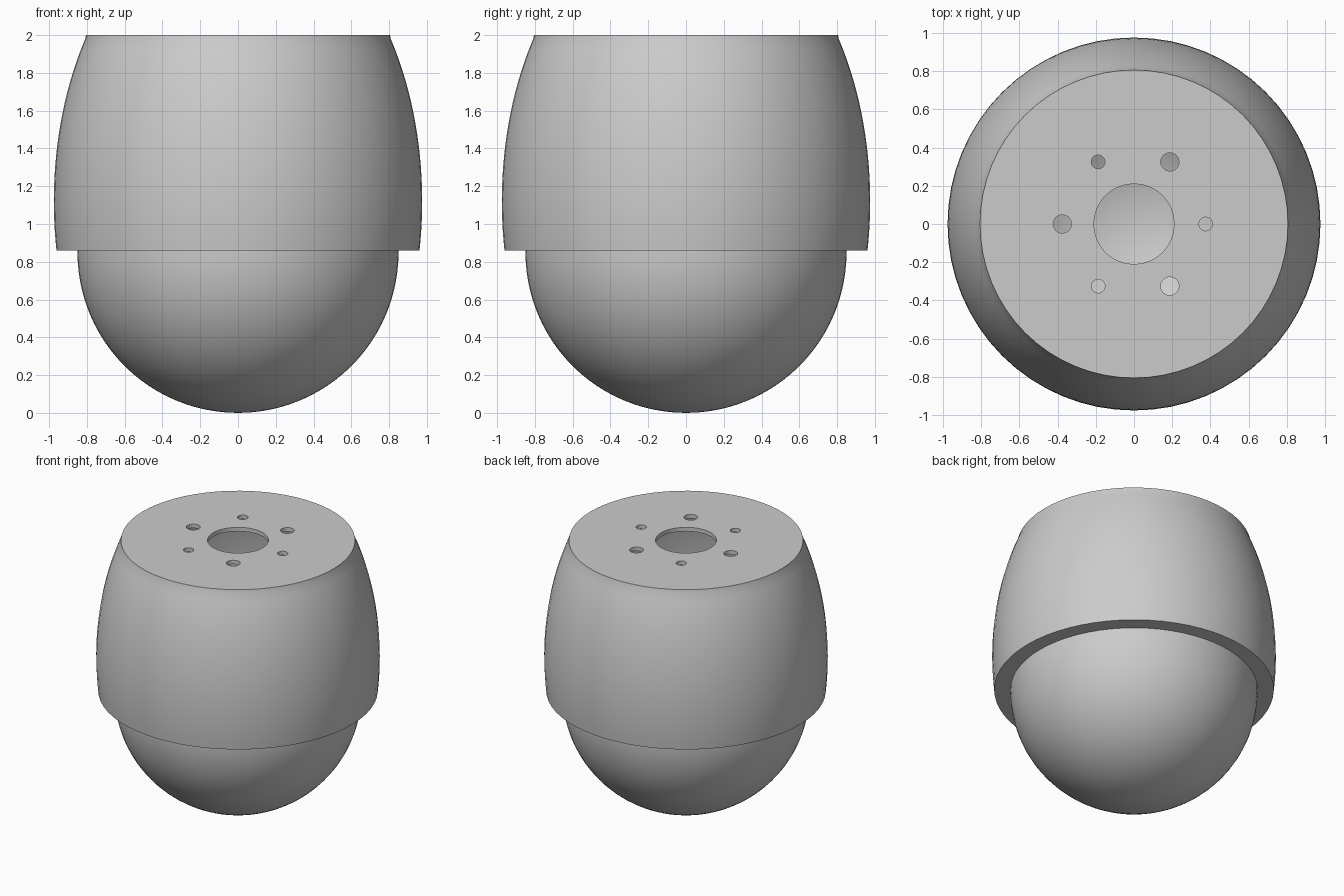
import bpy, bmesh
from math import sin, cos, pi, sqrt, radians
from mathutils import Matrix

cube = bpy.data.objects.get("Cube")
if cube:
    bpy.data.objects.remove(cube)

grey = bpy.data.materials.new("plain grey")
grey.use_nodes = True
tone = (0.6, 0.6, 0.6, 1)
grey.diffuse_color = tone
grey.node_tree.nodes["Principled BSDF"].inputs["Base Color"].default_value = tone

WALL = 0.03
RIM_Z = 0.86
DOME_R = 0.85


def make_object(name, bm):
    bmesh.ops.recalc_face_normals(bm, faces=bm.faces)
    mesh = bpy.data.meshes.new(name)
    bm.to_mesh(mesh)
    bm.free()
    mesh.materials.append(grey)
    obj = bpy.data.objects.new(name, mesh)
    bpy.context.collection.objects.link(obj)
    return obj


def lathe(name, profile, steps=64):
    """Spin a closed (radius, height) profile around z."""
    bm = bmesh.new()
    verts = [bm.verts.new((r, 0, z)) for r, z in profile]
    edges = [bm.edges.new(pair) for pair in zip(verts, verts[1:] + verts[:1])
             if pair[0].co.x > 1e-6 or pair[1].co.x > 1e-6]
    bmesh.ops.spin(bm, geom=verts + edges, cent=(0, 0, 0), axis=(0, 0, 1),
                   angle=2 * pi, steps=steps)
    bmesh.ops.remove_doubles(bm, verts=bm.verts, dist=1e-4)
    return make_object(name, bm)


def smooth(obj):
    bpy.ops.object.select_all(action="DESELECT")
    obj.select_set(True)
    bpy.context.view_layer.objects.active = obj
    bpy.ops.object.shade_smooth_by_angle(angle=radians(30))


def barrel(z):
    return 0.975 * sqrt(1 - ((z - 1.12) / 1.54) ** 2)


# Barrel housing: bulging outer wall, flat top plate, ledge under the rim
heights = [RIM_Z + (1.98 - RIM_Z) * i / 20 for i in range(21)]
outer = [(barrel(z), z) for z in heights] + [(0.805, 2.0), (0, 2.0)]
inner = [(0, 2 - WALL)] + [(barrel(z) - WALL, min(z, 2 - WALL))
                           for z in reversed(heights[1:])]
ledge = [(barrel(RIM_Z) - WALL, RIM_Z + WALL), (DOME_R - WALL, RIM_Z + WALL),
         (DOME_R - WALL, RIM_Z)]
housing = lathe("housing", outer + inner[:-1] + ledge)

# Hollow hemispherical dome
angles = [pi / 2 * i / 24 for i in range(25)]
shell = [(DOME_R * sin(a), DOME_R * (1 - cos(a))) for a in angles]
lining = [((DOME_R - WALL) * sin(a), DOME_R - (DOME_R - WALL) * cos(a))
          for a in reversed(angles)]
lip = [(DOME_R, RIM_Z + 0.01), (DOME_R - WALL, RIM_Z + 0.01)]
dome = lathe("dome", shell + lip + lining)

# Centre opening and ring of alternating screw holes
bm = bmesh.new()


def drill(x, y, radius, sides):
    bmesh.ops.create_cone(bm, cap_ends=True, segments=sides, radius1=radius,
                          radius2=radius, depth=0.3,
                          matrix=Matrix.Translation((x, y, 2)))


drill(0, 0, 0.21, 32)
for i in range(6):
    a = i * pi / 3
    drill(0.375 * cos(a), 0.375 * sin(a), 0.048 if i % 2 else 0.036, 16)
cutter = make_object("hole_cutter", bm)
cutter.hide_render = True

cut = housing.modifiers.new("holes", "BOOLEAN")
cut.operation = "DIFFERENCE"
cut.solver = "EXACT"
cut.object = cutter
bpy.context.view_layer.objects.active = housing
bpy.ops.object.modifier_apply(modifier=cut.name)
bpy.data.objects.remove(cutter)

for part in (housing, dome):
    smooth(part)
